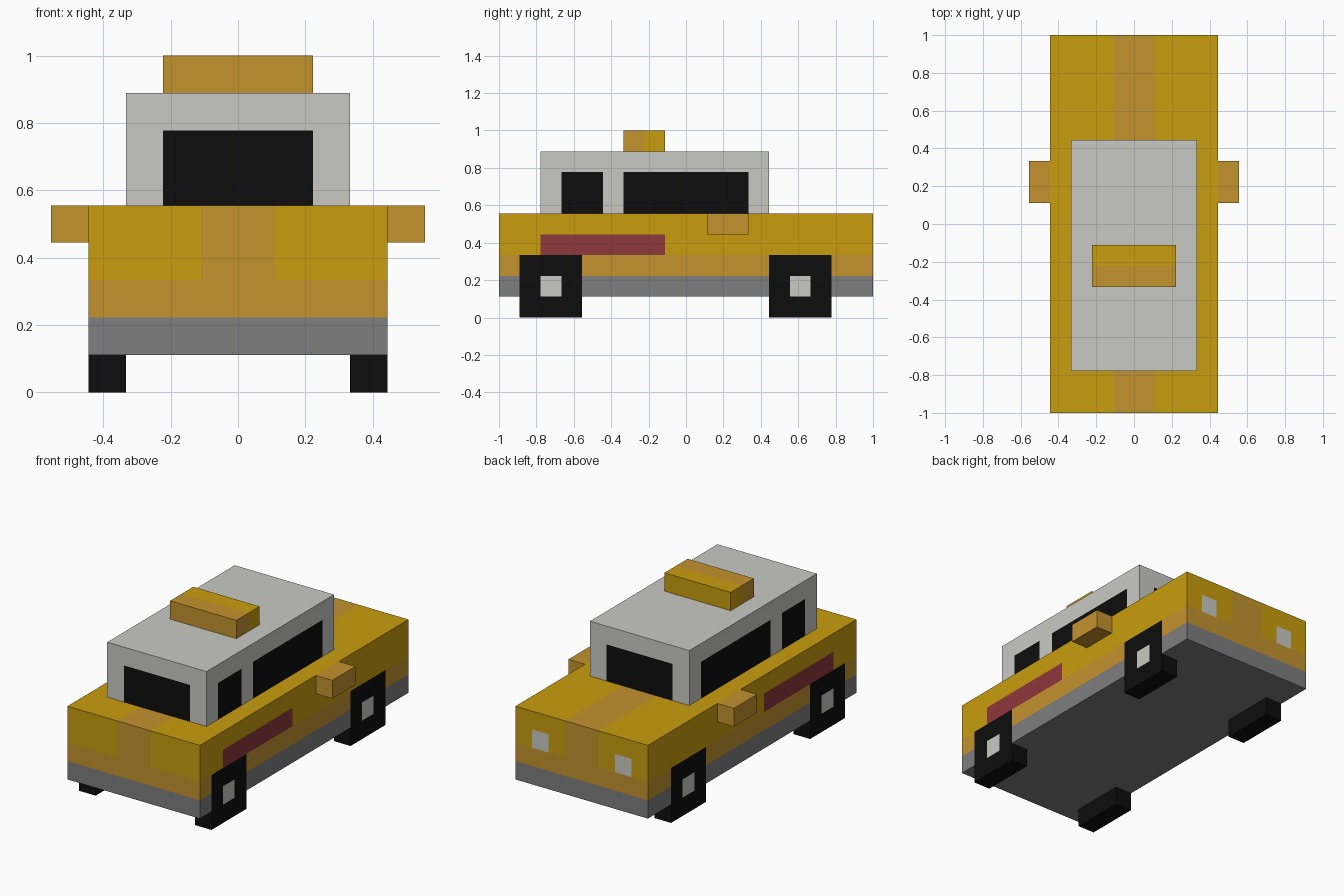
import bpy, bmesh
from mathutils import Vector

if "Cube" in bpy.data.objects:
    bpy.data.objects.remove(bpy.data.objects["Cube"])

U = 1 / 9  # block size: every part sits on this grid


def srgb(h):
    v = [int(h[i:i + 2], 16) / 255 for i in (0, 2, 4)]
    return [c / 12.92 if c <= 0.04045 else ((c + 0.055) / 1.055) ** 2.4 for c in v] + [1]


MATS = {}
for name, code in {"yellow": "C99D0E", "orange": "C4932E", "grey": "7E7E7E",
                   "off_white": "C9C9C5", "black": "0D0D0D", "red": "8F383C"}.items():
    MATS[name] = bpy.data.materials.new(name)
    MATS[name].diffuse_color = srgb(code)


def block(name, lo, hi, rule, cuts=((), (), ())):
    """Box in grid units, cut along grid planes, each face coloured by rule(centre, normal)."""
    lo, hi = Vector(lo), Vector(hi)
    bm = bmesh.new()
    bmesh.ops.create_cube(bm, size=1)
    for v in bm.verts:
        v.co = (lo + hi) / 2 + v.co * (hi - lo)
    for axis in range(3):
        no = Vector((axis == 0, axis == 1, axis == 2))
        for c in cuts[axis]:
            bmesh.ops.bisect_plane(bm, geom=bm.verts[:] + bm.edges[:] + bm.faces[:],
                                   plane_co=no * c, plane_no=no)
    bm.normal_update()
    names = []
    for f in bm.faces:
        colour = rule(f.calc_center_median(), f.normal)
        if colour not in names:
            names.append(colour)
        f.material_index = names.index(colour)
    bmesh.ops.scale(bm, vec=(U, U, U), verts=bm.verts)
    me = bpy.data.meshes.new(name)
    bm.to_mesh(me)
    bm.free()
    for n in names:
        me.materials.append(MATS[n])
    ob = bpy.data.objects.new(name, me)
    bpy.context.collection.objects.link(ob)
    return ob


def plain(colour):
    return lambda c, n: colour


WHEELS = ((-8, -5), (4, 7))


# Body: sill, lower band, upper paint, wheels, side stripe, rear lights
def body_rule(c, n):
    if n.z < -0.5:
        return "grey"
    if n.z > 0.5:
        return "orange" if abs(c.x) < 1 else "yellow"
    if abs(n.x) > 0.5:
        for a, b in WHEELS:
            if a < c.y < b and c.z < 3:
                return "off_white" if a + 1 < c.y < b - 1 and c.z < 2 else "black"
        if -7 < c.y < -1 and 3 < c.z < 4:
            return "red"
    if c.z < 2:
        return "grey"
    if c.z < 3:
        return "orange"
    if abs(n.y) > 0.5:
        if abs(c.x) < 1:
            return "orange"
        if n.y > 0 and c.z < 4 and 2 < abs(c.x) < 3:
            return "off_white"
    return "yellow"


block("body", (-4, -9, 1), (4, 9, 5), body_rule,
      ((-3, -2, -1, 1, 2, 3), (-8, -7, -6, -5, -1, 4, 5, 6, 7), (2, 3, 4)))


# Cabin with windows on all four sides
def cabin_rule(c, n):
    if c.z < 7 and abs(n.z) < 0.5:
        if abs(n.y) > 0.5 and abs(c.x) < 2:
            return "black"
        if abs(n.x) > 0.5 and (-6 < c.y < -4 or -3 < c.y < 3):
            return "black"
    return "off_white"


block("cabin", (-3, -7, 5), (3, 4, 8), cabin_rule,
      ((-2, 2), (-6, -4, -3, 3), (7,)))

# Roof sign, two-tone along its depth
block("roof_sign", (-2, -3, 8), (2, -1, 9),
      lambda c, n: "orange" if c.y < -2 else "yellow", ((), (-2,), ()))

# Mirrors and the wheel parts below the body, on both sides
for side, s in (("right", 1), ("left", -1)):
    x0, x1 = sorted((4 * s, 5 * s))
    block(side + "_mirror", (x0, 1, 4), (x1, 3, 5), plain("orange"))
    x0, x1 = sorted((3 * s, 4 * s))
    for end, (a, b) in zip(("front", "back"), WHEELS):
        block(f"{end}_{side}_wheel", (x0, a, 0), (x1, b, 1), plain("black"))

for m in bpy.data.materials:
    if m.users and not m.is_grease_pencil:
        m.use_nodes = True
        m.node_tree.nodes["Principled BSDF"].inputs["Base Color"].default_value = m.diffuse_color
